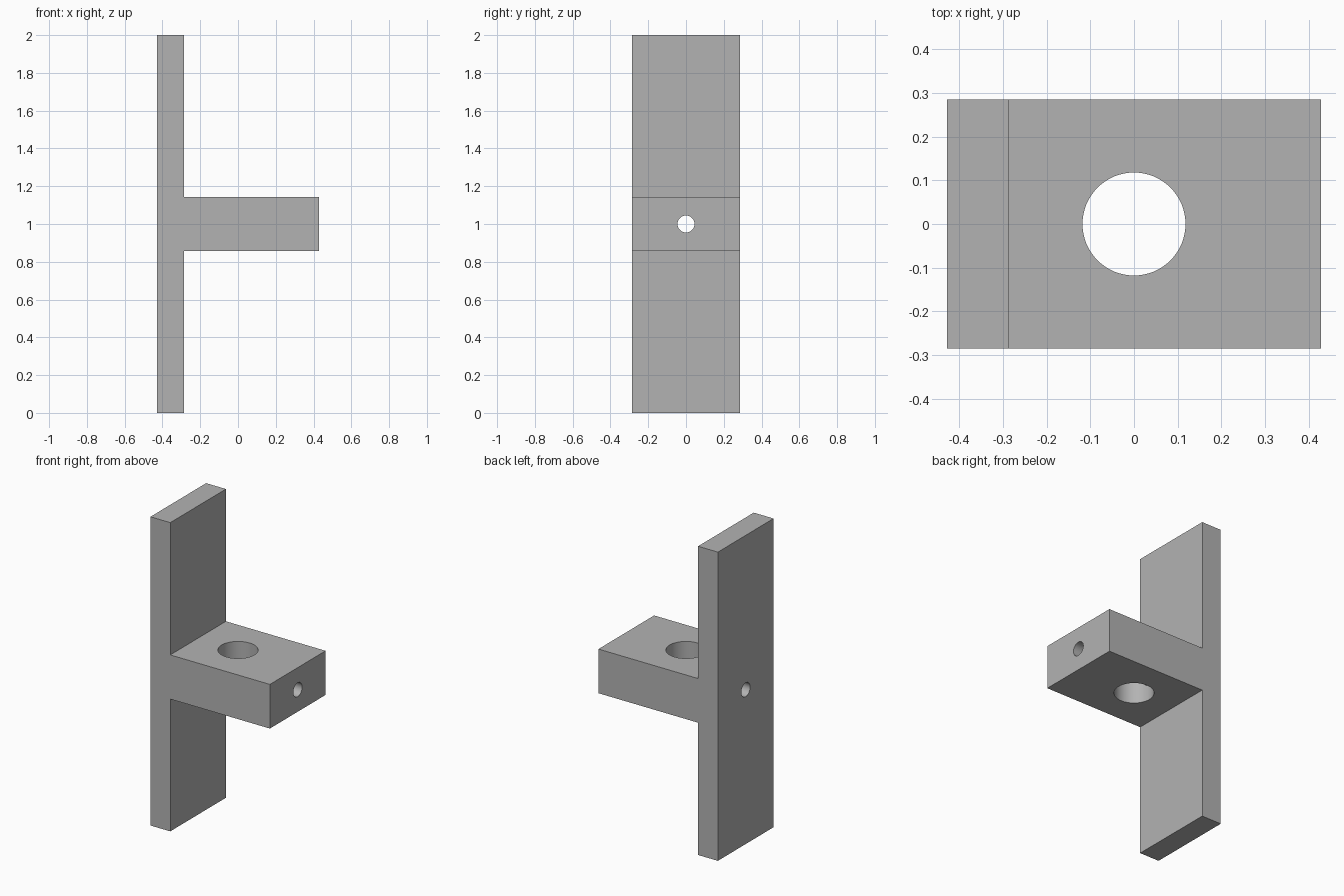
import bpy, bmesh
from math import pi, radians

cube = bpy.data.objects.get("Cube")
if cube:
    bpy.data.objects.remove(cube, do_unlink=True)

# Overall sizes
HALF_X, HALF_Y, HEIGHT = 0.428, 0.285, 2.0
PLATE_FACE = -0.286
ARM_LOW, ARM_TOP = 0.857, 1.143

grey = bpy.data.materials.new("plain grey")
grey.use_nodes = True
colour = (0.45, 0.45, 0.45, 1)
grey.diffuse_color = colour
grey.node_tree.nodes["Principled BSDF"].inputs["Base Color"].default_value = colour

# T-shaped bracket: upright plate with a thick arm, extruded along y
profile = [(-HALF_X, 0), (PLATE_FACE, 0), (PLATE_FACE, ARM_LOW), (HALF_X, ARM_LOW),
           (HALF_X, ARM_TOP), (PLATE_FACE, ARM_TOP), (PLATE_FACE, HEIGHT), (-HALF_X, HEIGHT)]
bm = bmesh.new()
face = bm.faces.new([bm.verts.new((x, -HALF_Y, z)) for x, z in profile])
side = bmesh.ops.extrude_face_region(bm, geom=[face])["geom"]
bmesh.ops.translate(bm, vec=(0, 2 * HALF_Y, 0),
                    verts=[v for v in side if isinstance(v, bmesh.types.BMVert)])
bmesh.ops.recalc_face_normals(bm, faces=bm.faces)
mesh = bpy.data.meshes.new("bracket")
bm.to_mesh(mesh)
bm.free()
mesh.materials.append(grey)
bracket = bpy.data.objects.new("bracket", mesh)
bpy.context.collection.objects.link(bracket)


def drill(name, radius, length, rotation):
    """Cut a round hole through the centre of the arm."""
    bpy.ops.mesh.primitive_cylinder_add(vertices=64, radius=radius, depth=length,
                                        location=(0, 0, 1), rotation=rotation)
    cutter = bpy.context.object
    cutter.name = name
    cutter.hide_render = True
    cutter.data.materials.append(grey)
    cut = bracket.modifiers.new(name, "BOOLEAN")
    cut.operation, cut.solver, cut.object = "DIFFERENCE", "EXACT", cutter
    bpy.ops.object.select_all(action="DESELECT")
    bracket.select_set(True)
    bpy.context.view_layer.objects.active = bracket
    bpy.ops.object.modifier_apply(modifier=name)
    bpy.data.objects.remove(cutter, do_unlink=True)


# Large upright hole and small lengthwise hole
drill("upright_hole", 0.118, 0.6, (0, 0, 0))
drill("lengthwise_hole", 0.045, 1.2, (0, pi / 2, 0))

bpy.ops.object.shade_smooth_by_angle(angle=radians(30))
